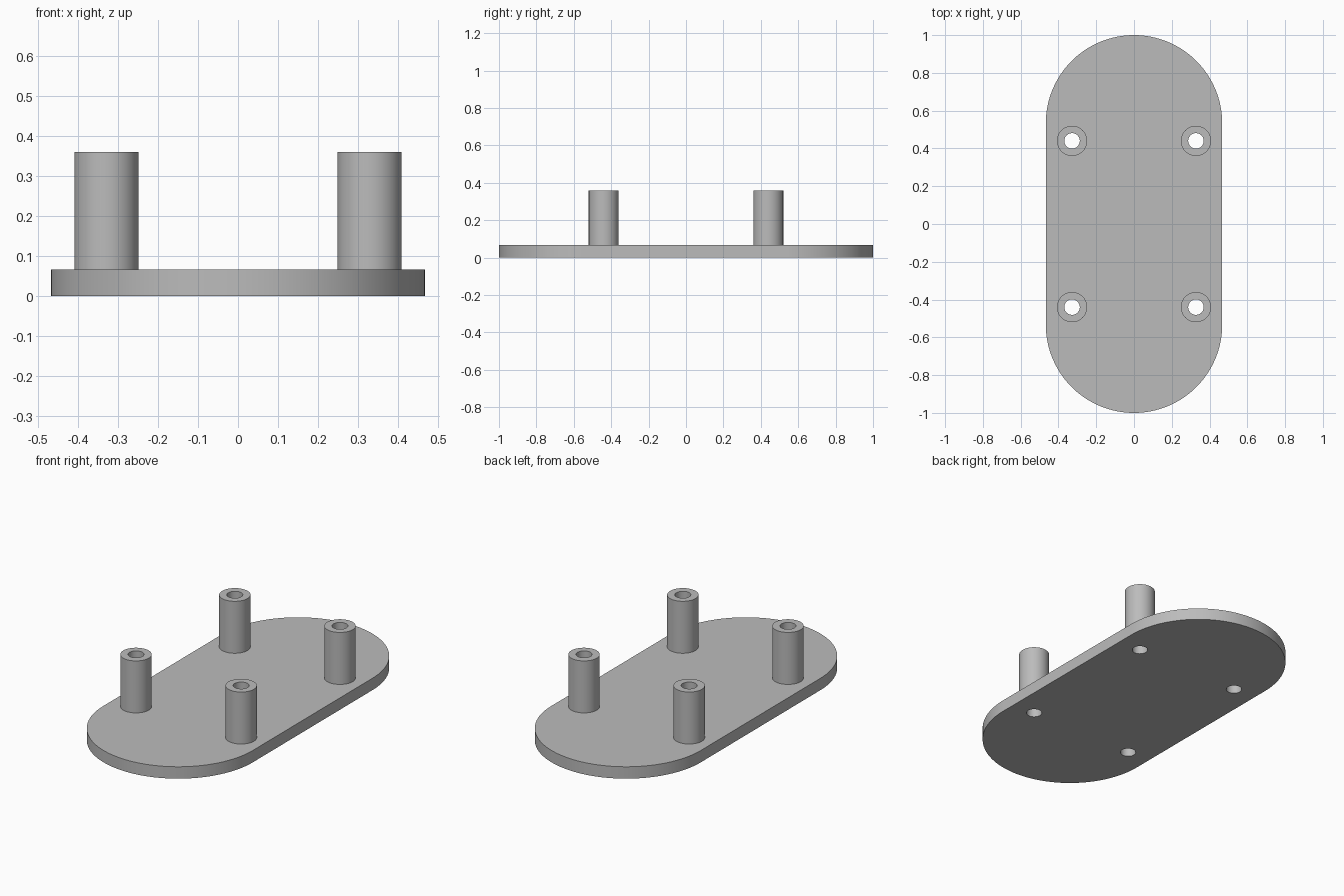
import bpy
import bmesh
from math import pi, cos, sin, radians
from mathutils import Matrix

HALF_WIDTH, HALF_LENGTH, PLATE_TOP = 0.467, 1.0, 0.067
POST_X, POST_Y, POST_TOP = 0.328, 0.44, 0.36
POST_RADIUS, HOLE_RADIUS = 0.08, 0.041
SIDES = 64

default = bpy.data.objects.get("Cube")
if default:
    bpy.data.objects.remove(default, do_unlink=True)

grey = bpy.data.materials.new("plain grey")
grey.use_nodes = True
colour = (0.5, 0.5, 0.5, 1)
grey.diffuse_color = colour
grey.node_tree.nodes["Principled BSDF"].inputs["Base Color"].default_value = colour


def make_object(name, bm):
    bmesh.ops.recalc_face_normals(bm, faces=bm.faces)
    mesh = bpy.data.meshes.new(name)
    bm.to_mesh(mesh)
    bm.free()
    mesh.materials.append(grey)
    obj = bpy.data.objects.new(name, mesh)
    bpy.context.collection.objects.link(obj)
    return obj


def add_cylinder(bm, x, y, radius, bottom, top):
    bmesh.ops.create_cone(
        bm, cap_ends=True, segments=SIDES, radius1=radius, radius2=radius,
        depth=top - bottom, matrix=Matrix.Translation((x, y, (bottom + top) / 2)))


def select_only(obj):
    bpy.ops.object.select_all(action="DESELECT")
    obj.select_set(True)
    bpy.context.view_layer.objects.active = obj


corners = {
    "front_right": (-POST_X, -POST_Y), "front_left": (POST_X, -POST_Y),
    "back_right": (-POST_X, POST_Y), "back_left": (POST_X, POST_Y),
}

# Base plate: two half circles joined by straight sides
bm = bmesh.new()
outline = []
for start, centre_y in ((0, HALF_LENGTH - HALF_WIDTH), (pi, HALF_WIDTH - HALF_LENGTH)):
    for i in range(SIDES + 1):
        a = start + pi * i / SIDES
        outline.append(bm.verts.new(
            (HALF_WIDTH * cos(a), centre_y + HALF_WIDTH * sin(a), 0)))
face = bm.faces.new(outline)
extruded = bmesh.ops.extrude_face_region(bm, geom=[face], use_keep_orig=True)
bmesh.ops.translate(
    bm, vec=(0, 0, PLATE_TOP),
    verts=[v for v in extruded["geom"] if isinstance(v, bmesh.types.BMVert)])
parts = [make_object("base_plate", bm)]

# Four standing posts
for corner, (x, y) in corners.items():
    bm = bmesh.new()
    add_cylinder(bm, x, y, POST_RADIUS, PLATE_TOP, POST_TOP)
    parts.append(make_object(corner + "_post", bm))

# Drill through every post and the plate below it
bm = bmesh.new()
for x, y in corners.values():
    add_cylinder(bm, x, y, HOLE_RADIUS, -0.1, POST_TOP + 0.1)
drill = make_object("hole_drill", bm)
drill.hide_render = True

for part in parts:
    select_only(part)
    cut = part.modifiers.new("holes", "BOOLEAN")
    cut.operation = "DIFFERENCE"
    cut.solver = "EXACT"
    cut.object = drill
    bpy.ops.object.modifier_apply(modifier=cut.name)
    bpy.ops.object.shade_smooth_by_angle(angle=radians(30))

bpy.data.objects.remove(drill, do_unlink=True)
